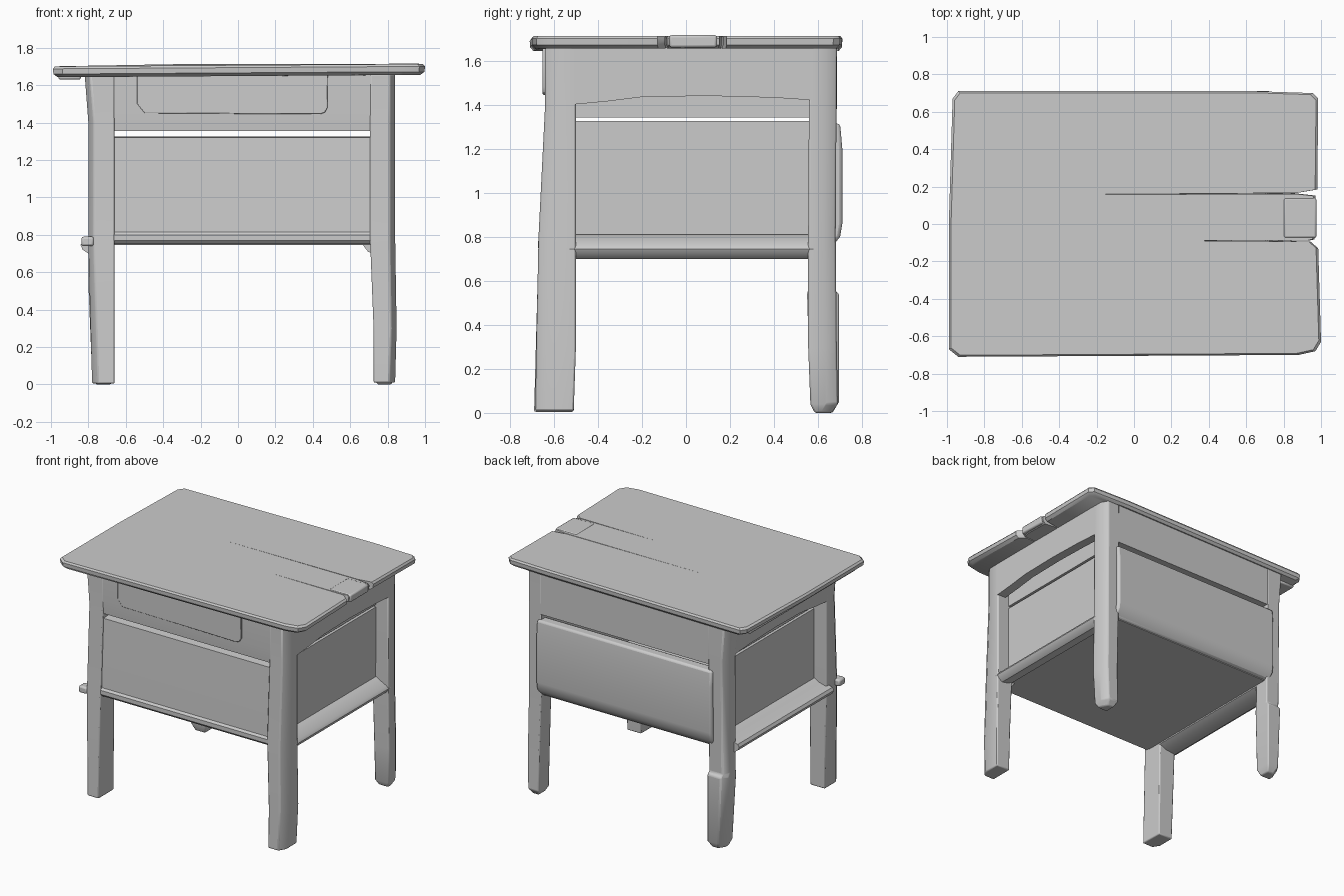
import bpy, bmesh
from mathutils import Vector


def loft(name, rings, bevel=0.0):
    """Skin a closed solid through rings with equal point counts."""
    bm = bmesh.new()
    vs = [[bm.verts.new(p) for p in r] for r in rings]
    n = len(vs[0])
    for a, b in zip(vs, vs[1:]):
        for i in range(n):
            j = (i + 1) % n
            bm.faces.new((a[i], a[j], b[j], b[i]))
    bm.faces.new(vs[0][::-1])
    bm.faces.new(vs[-1])
    bmesh.ops.recalc_face_normals(bm, faces=bm.faces[:])
    me = bpy.data.meshes.new(name)
    bm.to_mesh(me)
    bm.free()
    ob = bpy.data.objects.new(name, me)
    bpy.context.collection.objects.link(ob)
    if bevel:
        m = ob.modifiers.new("soft_edges", 'BEVEL')
        m.width = bevel
        m.segments = 2
        m.limit_method = 'ANGLE'
        m.angle_limit = 0.6
    bpy.context.view_layer.objects.active = ob
    ob.select_set(True)
    bpy.ops.object.shade_smooth_by_angle(angle=0.6)
    ob.select_set(False)
    return ob


def along_x(name, yz, x0, x1, bevel=0.0):
    return loft(name, [[(x, y, z) for y, z in yz] for x in (x0, x1)], bevel)


def along_y(name, xz, y0, y1, bevel=0.0):
    return loft(name, [[(x, y, z) for x, z in xz] for y in (y0, y1)], bevel)


def box(name, x0, x1, y0, y1, z0, z1, bevel=0.0):
    return along_x(name, [(y0, z0), (y1, z0), (y1, z1), (y0, z1)], x0, x1, bevel)


def leg(name, sections):
    """Sections: z, inner x, outer x, inner y, outer y; outer corner is chamfered."""
    rings = []
    for z, xi, xo, yi, yo in sections:
        cx = 0.03 if xo > 0 else -0.03
        cy = 0.05 if yo > 0 else -0.05
        rings.append([(xi, yi, z), (xo, yi, z), (xo, yo - cy, z),
                      (xo - cx, yo, z), (xi, yo, z)])
    return loft(name, rings, 0.008)


# Table top: one slab whose right end is split into three planks
outline = [(-0.99, -0.67), (-0.94, -0.71), (0.88, -0.70), (0.97, -0.68), (1.0, -0.63),
           (0.985, -0.13), (0.945, -0.095), (0.30, -0.09), (0.94, -0.088), (0.965, -0.082),
           (0.975, -0.02), (0.97, 0.152), (0.88, 0.162), (-0.3, 0.16), (0.88, 0.168),
           (0.98, 0.185), (0.985, 0.67), (0.955, 0.70), (0.65, 0.71), (-0.94, 0.71),
           (-0.97, 0.67), (-0.99, 0.0)]
levels = [(1.655, 0.975), (1.672, 0.997), (1.70, 1.0), (1.713, 0.988)]
loft("table_top", [[(x * s, y * s, z - (0.012 if x < -0.9 else 0)) for x, y in outline]
                   for z, s in levels])
box("top_underside_batten_left", -0.96, -0.84, -0.62, 0.62, 1.63, 1.67, 0.01)
box("middle_plank_end", 0.8, 0.975, -0.075, 0.14, 1.66, 1.716, 0.01)

# Legs
leg("front_left_leg", [(0.005, -0.66, -0.78, -0.51, -0.69), (0.75, -0.66, -0.80, -0.50, -0.67),
                       (1.4, -0.66, -0.80, -0.50, -0.64), (1.66, -0.66, -0.82, -0.50, -0.64)])
leg("front_right_leg", [(0.01, 0.725, 0.84, -0.51, -0.685), (0.3, 0.725, 0.848, -0.5, -0.68),
                        (0.8, 0.705, 0.84, -0.50, -0.67), (1.4, 0.705, 0.84, -0.50, -0.64),
                        (1.66, 0.705, 0.84, -0.50, -0.64)])
leg("back_right_leg", [(0.0, 0.745, 0.82, 0.585, 0.66), (0.04, 0.725, 0.84, 0.565, 0.69),
                       (0.3, 0.725, 0.847, 0.555, 0.685), (0.8, 0.71, 0.84, 0.555, 0.68),
                       (1.66, 0.71, 0.84, 0.56, 0.685)])
leg("back_left_leg", [(0.0, -0.68, -0.76, 0.585, 0.665), (0.05, -0.66, -0.78, 0.565, 0.695),
                      (0.54, -0.66, -0.80, 0.55, 0.695), (0.56, -0.66, -0.80, 0.555, 0.675),
                      (1.4, -0.66, -0.80, 0.56, 0.685), (1.66, -0.66, -0.82, 0.56, 0.685)])

# Front and back aprons, each leaving a slit above the drawer box
along_x("front_apron", [(-0.63, 1.355), (-0.58, 1.355), (-0.58, 1.66), (-0.638, 1.66),
                        (-0.638, 1.45)], -0.70, 0.75)
box("back_apron", -0.70, 0.75, 0.62, 0.683, 1.355, 1.66)

# Raised drawer face fading into the apron towards the left
face = [(-0.54, 1.50), (-0.50, 1.45), (0.44, 1.445), (0.465, 1.455), (0.478, 1.48), (0.48, 1.655)]
face.append((-0.54, 1.655))
loft("drawer_face", [[(x, -0.60, z) for x, z in face],
                     [(x, -0.646 - 0.012 * x, z) for x, z in face]], 0.004)

# Hollow lower box: front and back panels, floor
along_x("front_panel", [(-0.63, 1.32), (-0.57, 1.325), (-0.57, 0.75), (-0.645, 0.75),
                        (-0.665, 0.77), (-0.665, 0.80), (-0.652, 0.815), (-0.645, 1.0)],
        -0.70, 0.74)
along_x("back_panel", [(0.70, 1.315), (0.62, 1.315), (0.62, 0.75), (0.66, 0.75), (0.70, 0.80),
                       (0.71, 0.86), (0.71, 1.2)], -0.70, 0.735, 0.015)
box("floor", -0.74, 0.76, -0.62, 0.65, 0.745, 0.775)

# Side frames: arched apron, recessed panel, inner rail and sloping ledge
arch = [(-0.52, 1.66), (-0.52, 1.40), (-0.36, 1.415), (-0.2, 1.435), (0.1, 1.44), (0.4, 1.432),
        (0.58, 1.42), (0.58, 1.66)]
for side, s, outer in (("left", -1, 0.80), ("right", 1, 0.84)):
    inner = outer - 0.10
    loft(side + "_apron", [[(s * (inner + 0.03), y, z) for y, z in arch],
                           [(s * outer, y, z - 0.0) if z < 1.6 else
                            (s * (0.82 if s < 0 else 0.84), y, z) for y, z in arch]])
    x0, x1 = sorted((s * (inner - 0.03), s * inner))
    box(side + "_panel", x0, x1, -0.60, 0.64, 0.75, 1.325)
    box(side + "_inner_rail", x0, x1, -0.60, 0.64, 1.342, 1.66)
    ledge = [(inner - 0.04, 0.81), (inner + 0.01, 0.81), (inner + 0.04, 0.79), (0.83, 0.765),
             (0.842, 0.745), (0.83, 0.72), (0.80, 0.70), (inner + 0.01, 0.71), (inner - 0.04, 0.735)]
    along_y(side + "_ledge", [(s * x, z) for x, z in ledge], -0.53, 0.58)

# Small bumps where the bottom rail meets the legs
box("front_left_joint", -0.838, -0.77, -0.672, -0.60, 0.74, 0.79, 0.012)
along_y("front_right_bracket", [(0.66, 0.755), (0.72, 0.755), (0.72, 0.70), (0.695, 0.71)],
        -0.60, -0.52)
